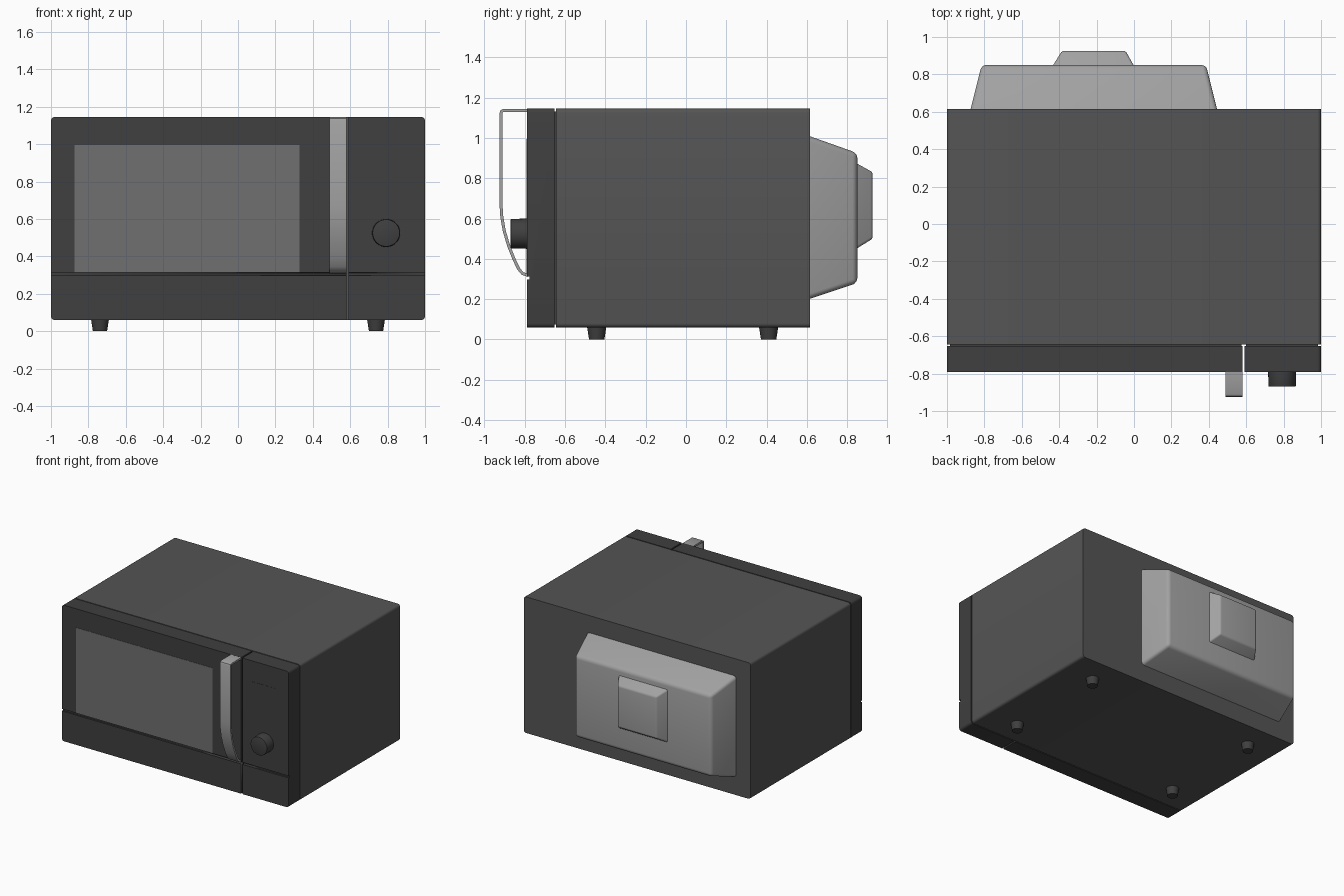
import bpy, bmesh, math
from mathutils import Vector

if "Cube" in bpy.data.objects:
    bpy.data.objects.remove(bpy.data.objects["Cube"])


def material(name, v):
    m = bpy.data.materials.new(name)
    m.diffuse_color = (v, v, v, 1)
    m.use_nodes = True
    m.node_tree.nodes["Principled BSDF"].inputs["Base Color"].default_value = m.diffuse_color
    return m


BODY = material("body_grey", 0.09)
DARK = material("panel_dark", 0.05)
GLASS = material("window_grey", 0.16)
LIGHT = material("light_grey", 0.36)


def finish(bm, name, mat):
    bmesh.ops.recalc_face_normals(bm, faces=bm.faces)
    me = bpy.data.meshes.new(name)
    bm.to_mesh(me)
    bm.free()
    ob = bpy.data.objects.new(name, me)
    bpy.context.collection.objects.link(ob)
    me.materials.append(mat)
    bpy.ops.object.select_all(action='DESELECT')
    ob.select_set(True)
    bpy.context.view_layer.objects.active = ob
    bpy.ops.object.shade_smooth_by_angle(angle=math.radians(35))
    return ob


def block(name, xs, ys, zs, mat, round_sides="", r=0.02):
    """Box whose y-running edges are rounded on the left (L) and/or right (R)."""
    bm = bmesh.new()
    bmesh.ops.create_cube(bm, size=1)
    for v in bm.verts:
        v.co = [a[0] if c < 0 else a[1] for a, c in zip((xs, ys, zs), v.co)]
    edges = [e for e in bm.edges
             if abs(e.verts[0].co.y - e.verts[1].co.y) > 1e-4
             and (("L" in round_sides and abs(e.verts[0].co.x - xs[0]) < 1e-4)
                  or ("R" in round_sides and abs(e.verts[0].co.x - xs[1]) < 1e-4))]
    if edges:
        bmesh.ops.bevel(bm, geom=edges, offset=r, segments=4, profile=0.5, affect='EDGES')
    return finish(bm, name, mat)


def cone(name, loc, r1, r2, depth, mat, axis="Z", seg=32, bevel=0.0):
    bm = bmesh.new()
    bmesh.ops.create_cone(bm, cap_ends=True, segments=seg, radius1=r1, radius2=r2, depth=depth)
    if bevel:
        rim = [e for e in bm.edges if all(v.co.z > 0 for v in e.verts)]
        bmesh.ops.bevel(bm, geom=rim, offset=bevel, segments=2, profile=0.5, affect='EDGES')
    ob = finish(bm, name, mat)
    ob.location = loc
    if axis == "Y":
        ob.rotation_euler.x = math.radians(90)
    return ob


def frustum(name, base, top, y0, y1, r, mat):
    """Tapered hump on the back; base and top are (x0, x1, z0, z1)."""
    bm = bmesh.new()
    rings = []
    for (x0, x1, z0, z1), y in ((base, y0), (top, y1)):
        rings.append([bm.verts.new((x, y, z))
                      for x, z in ((x0, z0), (x1, z0), (x1, z1), (x0, z1))])
    for i in range(4):
        j = (i + 1) % 4
        bm.faces.new((rings[0][i], rings[0][j], rings[1][j], rings[1][i]))
    bm.faces.new(rings[0])
    bm.faces.new(rings[1])
    edges = [e for e in bm.edges if any(v in rings[1] for v in e.verts)]
    bmesh.ops.bevel(bm, geom=edges, offset=r, segments=4, profile=0.5, affect='EDGES')
    return finish(bm, name, mat)


# Main housing and the recessed core joining it to the front
block("housing", (-1, 1), (-0.645, 0.615), (0.06, 1.145), BODY, "LR")
block("door_core", (-0.985, 0.575), (-0.66, -0.64), (0.075, 1.13), DARK)
block("control_core", (0.6, 0.985), (-0.66, -0.64), (0.075, 1.13), DARK)

# Front door and control panel, with a shallow horizontal groove cut in both
groove = block("groove_cutter", (-1.1, 1.1), (-0.9, -0.777), (0.297, 0.313), DARK)
groove.hide_render = True
for name, xs, side in (("door_panel", (-1, 0.58), "L"), ("control_panel", (0.592, 1), "R")):
    ob = block(name, xs, (-0.79, -0.653), (0.06, 1.145), DARK, side)
    mod = ob.modifiers.new("groove", 'BOOLEAN')
    mod.operation = 'DIFFERENCE'
    mod.object = groove
    mod.solver = 'EXACT'
    bpy.ops.object.modifier_apply(modifier=mod.name)
bpy.data.objects.remove(groove)

# Window and display, practically flush with the front
block("window", (-0.875, 0.33), (-0.792, -0.78), (0.314, 0.995), GLASS)
block("display", (0.67, 0.89), (-0.7915, -0.78), (0.82, 0.98), DARK)

# Handle: side profile (y, z) given a thickness and a width
path = [(-0.785, 1.137), (-0.905, 1.137), (-0.914, 1.133), (-0.918, 1.123), (-0.918, 0.67),
        (-0.914, 0.61), (-0.902, 0.54), (-0.88, 0.465), (-0.852, 0.395),
        (-0.83, 0.35), (-0.812, 0.328), (-0.785, 0.318)]
pts = [Vector(p) for p in path]
bm = bmesh.new()
sections = []
for i, p in enumerate(pts):
    d = [(b - a).normalized() for a, b in zip(pts[max(i - 1, 0):i + 1], pts[i:i + 2] if i else [])]
    if i < len(pts) - 1:
        d.append((pts[i + 1] - p).normalized())
    t = sum(d, Vector((0, 0))).normalized()
    n = Vector((-t.y, t.x)) * 0.0075
    sections.append([bm.verts.new((x, p.x + s * n.x, p.y + s * n.y))
                     for x, s in ((0.488, -1), (0.58, -1), (0.58, 1), (0.488, 1))])
for a, b in zip(sections, sections[1:]):
    for i in range(4):
        j = (i + 1) % 4
        bm.faces.new((a[i], a[j], b[j], b[i]))
bm.faces.new(sections[0])
bm.faces.new(sections[-1])
finish(bm, "handle", LIGHT)

# Control knob
cone("knob", (0.792, -0.828, 0.525), 0.075, 0.073, 0.084, DARK, "Y", 48, 0.004)

# Rear vent housing with its smaller raised cap
frustum("rear_housing", (-0.875, 0.445, 0.2, 1.01), (-0.815, 0.385, 0.28, 0.925),
        0.61, 0.85, 0.025, LIGHT)
frustum("rear_cap", (-0.435, 0.0, 0.45, 0.875), (-0.385, -0.045, 0.5, 0.83),
        0.845, 0.926, 0.012, LIGHT)

# Four tapered feet
for sx, side in ((-1, "left"), (1, "right")):
    for y, end in ((-0.443, "front"), (0.41, "back")):
        cone(f"foot_{end}_{side}", (sx * 0.738, y, 0.0325), 0.038, 0.048, 0.065, DARK, seg=24)
